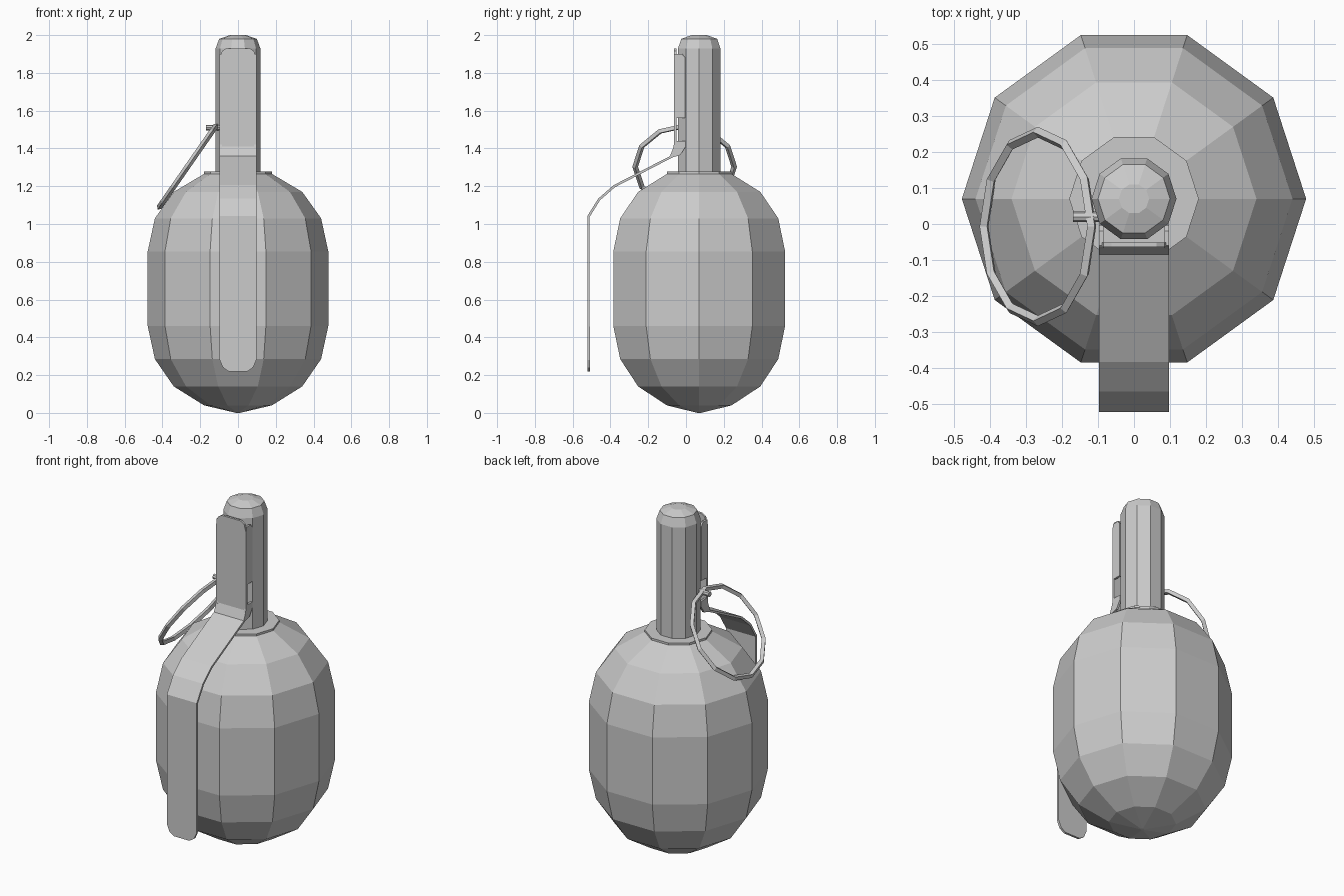
import bpy, bmesh, math
from mathutils import Matrix, Vector

cube = bpy.data.objects.get("Cube")
if cube:
    bpy.data.objects.remove(cube, do_unlink=True)

CENTRE_Y = 0.07
SIDES = 10

grey = bpy.data.materials.new("plain grey")
grey.use_nodes = True
colour = (0.6, 0.6, 0.6, 1)
grey.diffuse_color = colour
for node in grey.node_tree.nodes:
    if node.type == 'BSDF_PRINCIPLED':
        node.inputs["Base Color"].default_value = colour


def finish(name, bm):
    bmesh.ops.recalc_face_normals(bm, faces=bm.faces)
    mesh = bpy.data.meshes.new(name)
    bm.to_mesh(mesh)
    bm.free()
    mesh.materials.append(grey)
    obj = bpy.data.objects.new(name, mesh)
    bpy.context.collection.objects.link(obj)
    return obj


def lathe(name, profile):
    """Faceted solid of revolution from (radius, height) pairs."""
    bm = bmesh.new()
    rings = []
    for r, z in profile:
        rings.append([bm.verts.new((r * math.cos(math.tau * i / SIDES),
                                    CENTRE_Y + r * math.sin(math.tau * i / SIDES), z))
                      for i in range(SIDES)])
    for low, high in zip(rings, rings[1:]):
        for i in range(SIDES):
            j = (i + 1) % SIDES
            bm.faces.new((low[i], low[j], high[j], high[i]))
    bm.faces.new(rings[0][::-1])
    bm.faces.new(rings[-1])
    bmesh.ops.remove_doubles(bm, verts=bm.verts, dist=0.0005)
    return finish(name, bm)


def side_plate(name, outline, x, thickness):
    """Thin plate with a (y, z) outline, extruded along x."""
    bm = bmesh.new()
    face = bm.faces.new([bm.verts.new((x - thickness / 2, y, z)) for y, z in outline])
    out = bmesh.ops.extrude_face_region(bm, geom=[face])
    moved = [v for v in out["geom"] if isinstance(v, bmesh.types.BMVert)]
    bmesh.ops.translate(bm, verts=moved, vec=(thickness, 0, 0))
    return finish(name, bm)


# Egg-shaped body
lathe("body", [(0.01, 0), (0.18, 0.04), (0.34, 0.14), (0.44, 0.285), (0.478, 0.46),
               (0.478, 0.855), (0.44, 1.03), (0.34, 1.17), (0.18, 1.265)])

# Collar and fuse tube with domed cap
lathe("collar", [(0.18, 1.25), (0.18, 1.277)])
lathe("fuse_tube", [(0.118, 1.24), (0.118, 1.93), (0.1, 1.98), (0.042, 2.0)])

# Bent safety lever, tapered at both rounded ends: (y, z, half width)
W = 0.097
stations = [(-0.058, 1.93, 0.062), (-0.058, 1.915, 0.085), (-0.058, 1.87, W),
            (-0.058, 1.41, W), (-0.08, 1.355, W), (-0.38, 1.2, W), (-0.46, 1.13, W),
            (-0.516, 1.04, W), (-0.516, 0.28, W), (-0.516, 0.24, 0.08),
            (-0.516, 0.22, 0.05)]
bm = bmesh.new()
rows = [[bm.verts.new((s * w, y, z)) for s in (-1, 1)] for y, z, w in stations]
for a, b in zip(rows, rows[1:]):
    bm.faces.new((a[0], a[1], b[1], b[0]))
lever = finish("safety_lever", bm)
solid = lever.modifiers.new("thickness", 'SOLIDIFY')
solid.thickness = 0.013
solid.offset = 0

# Folded flanges gripping the tube on both sides
upper = [(-0.06, 1.56), (-0.004, 1.56), (-0.004, 1.88), (-0.02, 1.9), (-0.06, 1.9)]
lower = [(-0.06, 1.44), (-0.002, 1.44), (-0.002, 1.41), (-0.03, 1.365), (-0.08, 1.35)]
for side, s in (("left", 1), ("right", -1)):
    side_plate(side + "_upper_flange", upper, s * 0.091, 0.012)
    side_plate(side + "_lower_flange", lower, s * 0.091, 0.012)

# Pull ring, hanging tilted from the pin on the right side
bpy.ops.mesh.primitive_torus_add(major_segments=12, minor_segments=4,
                                 major_radius=0.262, minor_radius=0.015)
ring = bpy.context.object
ring.name = "pull_ring"
slope = Vector((0.57, 0, 0.82)).normalized()
across = Vector((0, 1, 0))
turn = Matrix((slope, across, slope.cross(across))).transposed().to_4x4()
ring.matrix_world = Matrix.Translation((-0.267, -0.007, 1.304)) @ turn
ring.data.materials.append(grey)

# Pin through the fuse
bpy.ops.mesh.primitive_cylinder_add(vertices=8, radius=0.015, depth=0.11,
                                    location=(-0.115, 0.02, 1.51),
                                    rotation=(0, math.pi / 2, 0))
pin = bpy.context.object
pin.name = "pin"
pin.data.materials.append(grey)
